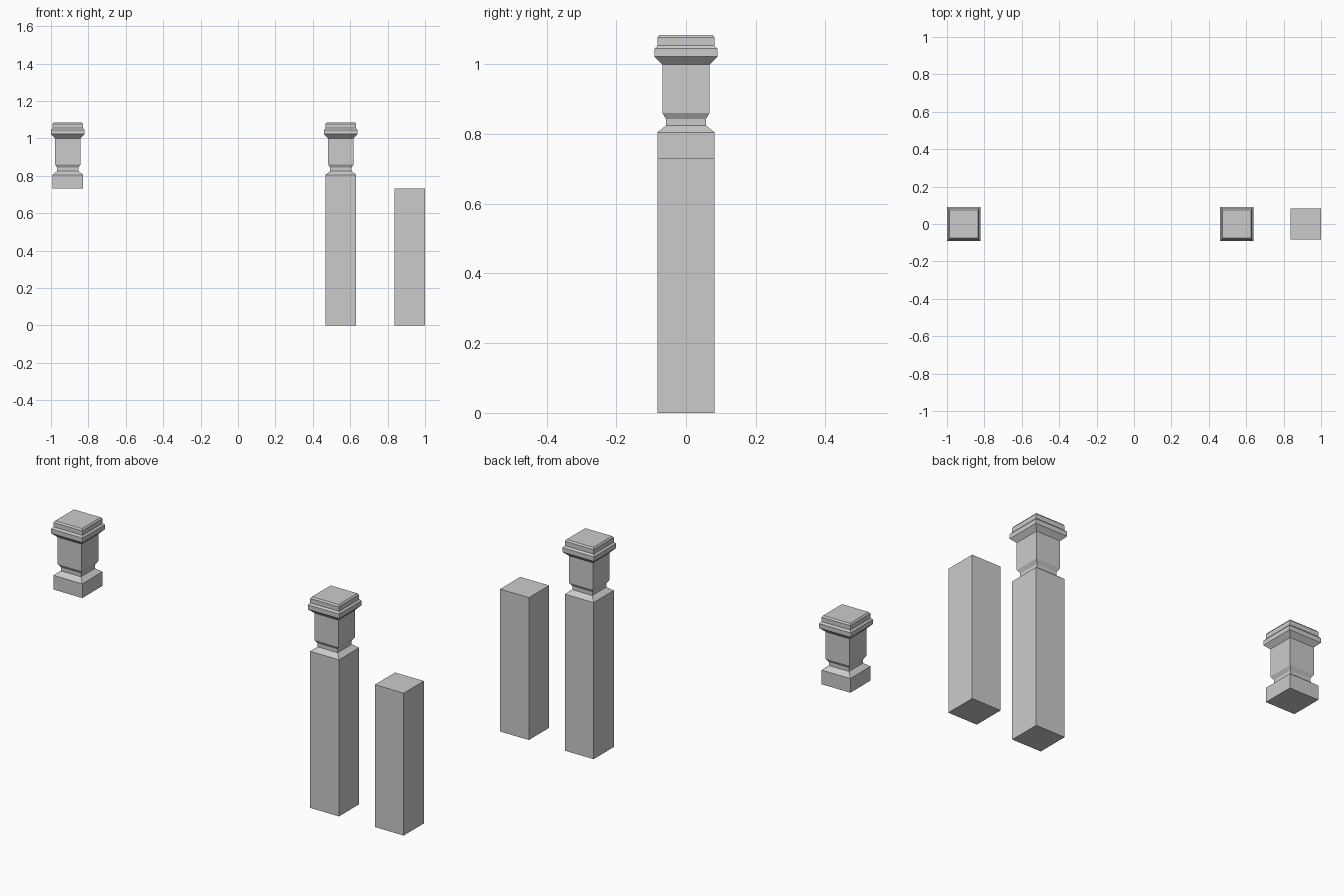
import bpy, bmesh

if "Cube" in bpy.data.objects:
    bpy.data.objects.remove(bpy.data.objects["Cube"])

# Turned-square moulding: (half width, height) from shoulder to cap
MOULDING = [(0.082, 0.805), (0.057, 0.825), (0.057, 0.843), (0.068, 0.861),
            (0.068, 1.0), (0.09, 1.022), (0.09, 1.045), (0.082, 1.054),
            (0.082, 1.077), (0.076, 1.085)]


def square_loft(name, x, profile):
    """Stack square rings along z and close both ends."""
    bm = bmesh.new()
    rings = [[bm.verts.new((sx * h, sy * h, z))
              for sx, sy in ((-1, -1), (1, -1), (1, 1), (-1, 1))]
             for h, z in profile]
    for a, b in zip(rings, rings[1:]):
        for i in range(4):
            j = (i + 1) % 4
            bm.faces.new((a[i], a[j], b[j], b[i]))
    bm.faces.new(rings[0][::-1])
    bm.faces.new(rings[-1])
    mesh = bpy.data.meshes.new(name)
    bm.to_mesh(mesh)
    bm.free()
    obj = bpy.data.objects.new(name, mesh)
    obj.location.x = x
    bpy.context.collection.objects.link(obj)
    return obj


# Separate post top
square_loft("post_top", -0.91, [(0.082, 0.732)] + MOULDING)
# Complete post
square_loft("full_post", 0.55, [(0.082, 0)] + MOULDING)
# Separate plain shaft
square_loft("post_shaft", 0.918, [(0.082, 0), (0.082, 0.732)])
